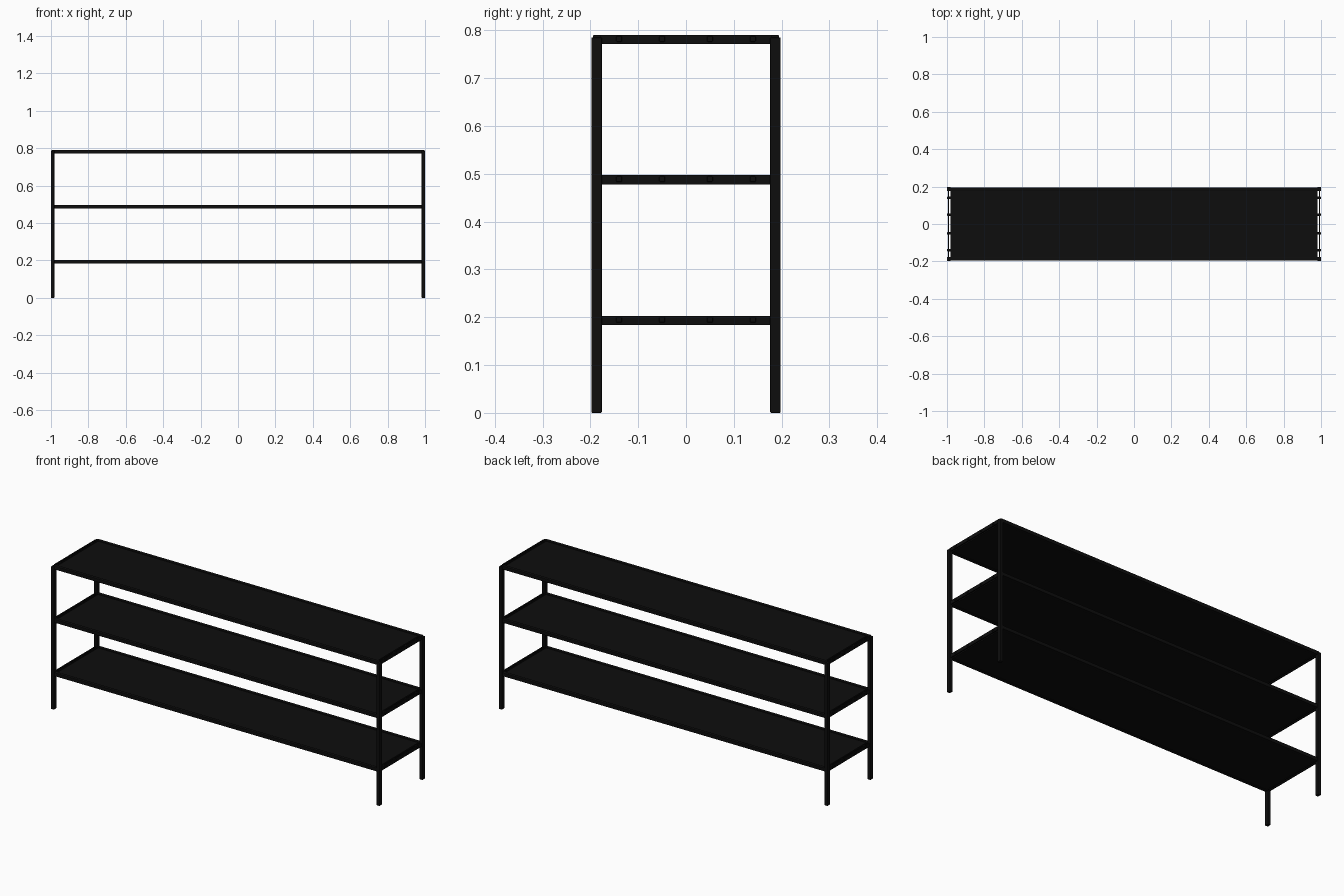
import bpy

if "Cube" in bpy.data.objects:
    bpy.data.objects.remove(bpy.data.objects["Cube"])

# near-black powder coat
mat = bpy.data.materials.new("black_metal")
mat.diffuse_color = (0.004, 0.004, 0.004, 1)
mat.use_nodes = True
mat.node_tree.nodes["Principled BSDF"].inputs["Base Color"].default_value = mat.diffuse_color


def box(name, x, y, z, bevel=0.0):
    """Box from (min, max) ranges on each axis."""
    bpy.ops.mesh.primitive_cube_add(size=1, location=[(a + b) / 2 for a, b in (x, y, z)])
    ob = bpy.context.object
    ob.name = name
    ob.scale = [b - a for a, b in (x, y, z)]
    bpy.ops.object.transform_apply(location=False, rotation=False, scale=True)
    if bevel:
        m = ob.modifiers.new("bevel", 'BEVEL')
        m.width, m.segments = bevel, 2
    ob.data.materials.append(mat)
    return ob


def span(c, w):
    return (c - w / 2, c + w / 2)


# four corner posts
for sx, side in ((-1, "left"), (1, "right")):
    for sy, end in ((-1, "front"), (1, "back")):
        box(f"{end}_{side}_post", span(sx * 0.991, 0.018), span(sy * 0.187, 0.022), (0, 0.785), 0.002)

for name, top in (("lower", 0.203), ("middle", 0.497), ("upper", 0.79)):
    z = (top - 0.019, top)
    # shelf panel, recessed a little inside its rim
    box(f"{name}_shelf_panel", (-0.978, 0.978), (-0.18, 0.18), (top - 0.016, top - 0.004))
    for s, a, b in ((-1, "front", "left"), (1, "back", "right")):
        # long rails and panel ends
        box(f"{name}_{a}_rail", (-0.99, 0.99), span(s * 0.186, 0.018), z, 0.002)
        box(f"{name}_{b}_panel_lip", span(s * 0.979, 0.006), (-0.18, 0.18), z)
        # slim outer end bar, set off by a gap
        box(f"{name}_{b}_end_bar", span(s * 0.992, 0.006), (-0.18, 0.18), z)
        # short pegs joining the end bar to the shelf
        for i, y in enumerate((-0.14, -0.05, 0.05, 0.14)):
            box(f"{name}_{b}_peg_{i + 1}", span(s * 0.9885, 0.021), span(y, 0.012), (top - 0.014, top - 0.002), 0.002)
